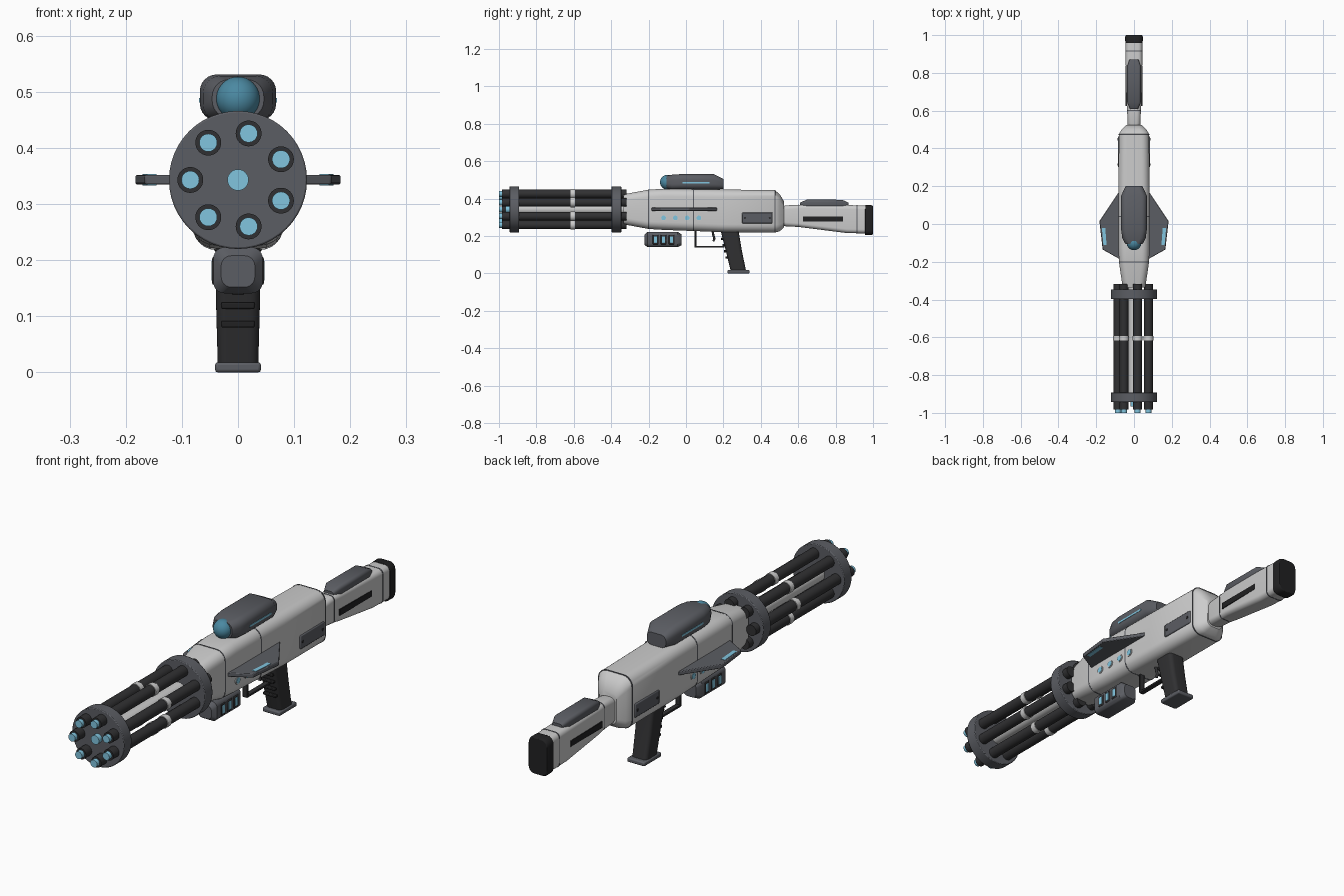
import bpy, bmesh, math
from mathutils import Vector

if "Cube" in bpy.data.objects:
    bpy.data.objects.remove(bpy.data.objects["Cube"])

def mat(name, c):
    m = bpy.data.materials.new(name)
    m.diffuse_color = (*c, 1)
    m.use_nodes = True
    m.node_tree.nodes["Principled BSDF"].inputs["Base Color"].default_value = m.diffuse_color
    return m

WHITE = mat("pale_shell", (.62, .62, .63))
GREY = mat("dark_grey", (.105, .11, .125))
BLACK = mat("near_black", (.03, .03, .032))
RUBBER = mat("rubber", (.015, .015, .016))
BLUE = mat("glow_blue", (.22, .56, .74))
LENS = mat("lens_blue", (.07, .25, .36))

def finish(bm, name, m, angle=35):
    bmesh.ops.recalc_face_normals(bm, faces=bm.faces)
    me = bpy.data.meshes.new(name)
    bm.to_mesh(me)
    bm.free()
    o = bpy.data.objects.new(name, me)
    bpy.context.collection.objects.link(o)
    me.materials.append(m)
    bpy.ops.object.select_all(action='DESELECT')
    o.select_set(True)
    bpy.context.view_layer.objects.active = o
    bpy.ops.object.shade_smooth_by_angle(angle=math.radians(angle))
    return o

def bevel(o, w, seg=2):
    b = o.modifiers.new("bevel", 'BEVEL')
    b.width, b.segments, b.limit_method = w, seg, 'ANGLE'
    return o

def rounded(hw, hh, r, n=6):
    pts = []
    for q, (sx, sy) in enumerate(((1, 1), (-1, 1), (-1, -1), (1, -1))):
        for k in range(n + 1):
            a = math.pi / 2 * (q + k / n)
            pts.append((sx * (hw - r) + r * math.cos(a), sy * (hh - r) + r * math.sin(a)))
    return pts

def loft(name, secs, m, axis='y'):
    """secs: (position, offset, half width, half height, corner radius)"""
    bm = bmesh.new()
    rings = []
    for t, c, hw, hh, r in secs:
        rings.append([bm.verts.new((u, t, c + v) if axis == 'y' else (u, c + v, t))
                      for u, v in rounded(hw, hh, r)])
    for a, b in zip(rings, rings[1:]):
        for i in range(len(a)):
            j = (i + 1) % len(a)
            bm.faces.new((a[i], a[j], b[j], b[i]))
    bm.faces.new(rings[0])
    bm.faces.new(rings[-1])
    return finish(bm, name, m)

def cyl(name, x, z, r, y0, y1, m, n=32):
    bm = bmesh.new()
    bmesh.ops.create_cone(bm, cap_ends=True, segments=n, radius1=r, radius2=r, depth=y1 - y0)
    for v in bm.verts:
        v.co = Vector((x + v.co.x, (y0 + y1) / 2 + v.co.z, z + v.co.y))
    return finish(bm, name, m)

def box(name, lo, hi, m, bev=0):
    bm = bmesh.new()
    bmesh.ops.create_cube(bm, size=1)
    for v in bm.verts:
        v.co = Vector([(a + b) / 2 + (b - a) * c for a, b, c in zip(lo, hi, v.co)])
    o = finish(bm, name, m)
    return bevel(o, bev) if bev else o

def side_disc(name, s, x, y, z, r, d, m, n=20):
    bm = bmesh.new()
    bmesh.ops.create_cone(bm, cap_ends=True, segments=n, radius1=r, radius2=r, depth=d)
    for v in bm.verts:
        v.co = Vector((s * x + v.co.z, y + v.co.x, z + v.co.y))
    return finish(bm, name, m)

def plate(name, pts, z0, z1, m, s=1):
    bm = bmesh.new()
    f = bm.faces.new([bm.verts.new((s * x, y, z0)) for x, y in pts])
    e = bmesh.ops.extrude_face_region(bm, geom=[f])['geom']
    bmesh.ops.translate(bm, vec=(0, 0, z1 - z0), verts=[v for v in e if isinstance(v, bmesh.types.BMVert)])
    return finish(bm, name, m)

# Rotary barrel cluster
CZ = .343
cyl("centre_shaft", 0, CZ, .03, -.92, -.3, WHITE)
cyl("centre_glow", 0, CZ, .019, -.965, -.92, BLUE)
for name, y0, y1 in (("front_disc", -.943, -.892), ("rear_disc", -.398, -.346)):
    bevel(cyl(name, 0, CZ, .123, y0, y1, GREY, 48), .003)
for k in range(7):
    a = math.pi + k * math.tau / 7
    x, z = .085 * math.cos(a), CZ + .085 * math.sin(a)
    cyl(f"barrel_{k}", x, z, .023, -.983, -.318, BLACK)
    cyl(f"barrel_tip_{k}", x, z, .016, -1, -.97, BLUE, 24)
    cyl(f"barrel_band_{k}", x, z, .026, -.618, -.594, WHITE)

# Main body shell with seam rings
loft("body", [(-.335, .343, .06, .08, .035), (-.2, .343, .08, .105, .04), (-.12, .343, .082, .11, .042),
              (.2, .335, .082, .114, .042), (.475, .332, .08, .113, .042), (.5, .325, .066, .1, .038),
              (.525, .315, .04, .068, .025)], WHITE)
for y, c, hw, hh in ((-.2, .343, .0807, .1062), (.04, .339, .0827, .1128), (.475, .332, .0808, .1138)):
    loft("body_seam", [(y - .0025, c, hw, hh, .042), (y + .0025, c, hw, hh, .042)], GREY)

# Stock, butt pad and cheek rest
loft("stock", [(.51, .308, .03, .05, .025), (.535, .308, .035, .056, .022), (.6, .308, .036, .059, .02),
               (.64, .306, .04, .062, .02), (.86, .291, .044, .075, .022), (.965, .288, .044, .074, .022)], WHITE)
for y, c, hw, hh in ((.6, .308, .037, .06), (.915, .2895, .045, .0755)):
    loft("stock_seam", [(y - .0025, c, hw, hh, .021), (y + .0025, c, hw, hh, .021)], GREY)
bevel(loft("butt_pad", [(.958, .285, .046, .08, .028), (.99, .285, .047, .08, .028),
                        (1, .285, .043, .076, .026)], RUBBER), .002)
loft("cheek_rest", [(.61, .366, .022, .012, .01), (.645, .374, .037, .021, .014),
                    (.835, .373, .037, .021, .014), (.87, .366, .024, .012, .01)], GREY)

# Scope with domed lens
loft("scope", [(-.105, .488, .046, .034, .03), (-.075, .488, .062, .04, .03), (-.03, .49, .068, .041, .03),
               (.15, .49, .068, .041, .03), (.2, .478, .045, .027, .022)], GREY)
bm = bmesh.new()
bmesh.ops.create_uvsphere(bm, u_segments=32, v_segments=20, radius=.039)
bmesh.ops.translate(bm, verts=bm.verts, vec=(0, -.1, .488))
finish(bm, "scope_lens", LENS)

# Underslung module
loft("under_module", [(-.222, .18, .03, .028, .018), (-.205, .182, .044, .041, .02),
                      (-.045, .182, .044, .041, .02), (-.025, .18, .03, .03, .018)], GREY)

# Parts on both sides
for s, side in ((1, "right"), (-1, "left")):
    def sbox(name, x0, x1, y0, y1, z0, z1, m, bev=0):
        return box(f"{name}_{side}", (min(s * x0, s * x1), y0, z0), (max(s * x0, s * x1), y1, z1), m, bev)
    sbox("scope_stripe", .06, .0695, -.02, .125, .481, .489, BLUE)
    sbox("stock_inset", .03, .0445, .625, .84, .278, .304, RUBBER)
    sbox("side_panel", .07, .086, .3, .463, .268, .326, GREY, .004)
    for y in (.315, .448):
        side_disc(f"panel_bolt_{side}", s, .086, y, .297, .006, .004, BLACK, 12)
    bevel(plate(f"fin_{side}", [(.06, .185), (.08, .17), (.183, .015), (.166, -.135), (.065, -.192)],
                .335, .352, GREY, s), .003)
    plate(f"fin_light_{side}", [(.152, -.02), (.17, -.02), (.162, -.112), (.145, -.112)], .3335, .3535, BLUE, s)
    for y in (-.12, -.057, .006, .069):
        side_disc(f"port_rim_{side}", s, .081, y, .297, .0165, .008, WHITE)
        side_disc(f"port_light_{side}", s, .082, y, .297, .0125, .009, BLUE)
    for y in (-.163, -.12, -.077):
        sbox("window_frame", .03, .046, y - .016, y + .016, .156, .206, BLACK, .003)
        sbox("window_light", .03, .0475, y - .009, y + .009, .163, .199, BLUE, .002)

# Slanted pistol grip, ridges and foot
loft("grip", [(.01, .281, .036, .041, .016), (.12, .256, .039, .043, .018), (.235, .232, .04, .048, .018)],
     BLACK, 'z')
for k in range(4):
    z = .086 + .033 * k
    y = .222 - (z - .086) * .23
    box(f"grip_ridge_{k}", (-.03, y - .012, z - .006), (.03, y + .015, z + .006), RUBBER, .003)
box("grip_foot", (-.041, .222, 0), (.041, .34, .018), GREY, .005)

# Trigger and guard
box("guard_bottom", (-.011, .046, .138), (.011, .205, .147), BLACK, .002)
box("guard_front", (-.011, .046, .138), (.011, .055, .235), BLACK, .002)
cu = bpy.data.curves.new("trigger", 'CURVE')
cu.dimensions, cu.bevel_depth, cu.use_fill_caps = '3D', .006, True
sp = cu.splines.new('POLY')
sp.points.add(3)
for p, (y, z) in zip(sp.points, ((.142, .23), (.146, .205), (.152, .187), (.146, .172))):
    p.co = (0, y, z, 1)
cu.materials.append(BLACK)
bpy.context.collection.objects.link(bpy.data.objects.new("trigger", cu))
